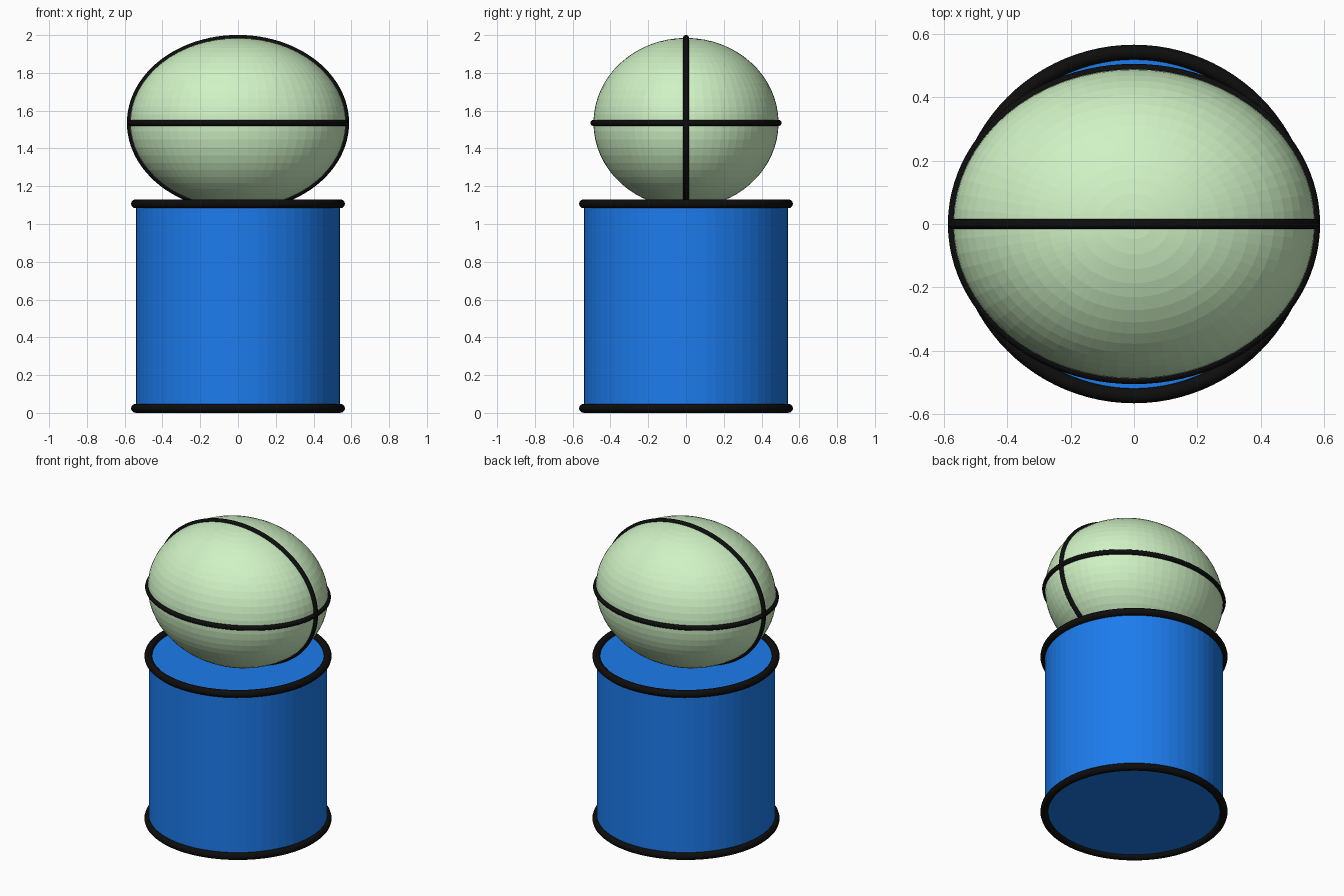
import bpy
from math import cos, sin, pi

if "Cube" in bpy.data.objects:
    bpy.data.objects.remove(bpy.data.objects["Cube"])


def material(name, rgb):
    m = bpy.data.materials.new(name)
    m.diffuse_color = (*rgb, 1)
    m.use_nodes = True
    m.node_tree.nodes["Principled BSDF"].inputs["Base Color"].default_value = m.diffuse_color
    return m


BLUE = material("blue", (0.012, 0.2, 0.85))
GREEN = material("pale_green", (0.63, 0.89, 0.56))
BLACK = material("black", (0.004, 0.004, 0.004))


def finish(name, mat):
    ob = bpy.context.object
    ob.name = name
    ob.data.materials.append(mat)
    return ob


def ring(name, z, a, b, thick, upright=False, n=96, sides=12):
    """Round tube swept along an ellipse with half-axes a and b."""
    verts, faces = [], []
    for i in range(n):
        t = 2 * pi * i / n
        nx, ny = b * cos(t), a * sin(t)          # outward normal of the ellipse
        length = (nx * nx + ny * ny) ** 0.5
        for j in range(sides):
            s = 2 * pi * j / sides
            r = thick * cos(s) / length
            u, v, w = a * cos(t) + nx * r, b * sin(t) + ny * r, thick * sin(s)
            verts.append((u, -w, v) if upright else (u, v, w))
            k, m = (i + 1) % n, (j + 1) % sides
            faces.append((i * sides + j, k * sides + j,
                          k * sides + m, i * sides + m))
    mesh = bpy.data.meshes.new(name)
    mesh.from_pydata(verts, [], faces)
    mesh.materials.append(BLACK)
    mesh.shade_smooth()
    ob = bpy.data.objects.new(name, mesh)
    ob.location.z = z
    bpy.context.collection.objects.link(ob)


# Cylindrical base with a rim at each end
BOTTOM, TOP = 0.024, 1.107
bpy.ops.mesh.primitive_cylinder_add(vertices=64, radius=0.54, depth=TOP - BOTTOM,
                                    location=(0, 0, (TOP + BOTTOM) / 2))
finish("base_cylinder", BLUE)
for name, z in (("bottom_rim", BOTTOM), ("top_rim", TOP)):
    ring(name, z, 0.543, 0.543, 0.0235)

# Ellipsoid resting on the base, slightly sunk in
CENTRE = 1.535
AX, AY, AZ = 0.572, 0.49, 0.45
bpy.ops.mesh.primitive_uv_sphere_add(segments=64, ring_count=32, radius=1,
                                     location=(0, 0, CENTRE))
bpy.context.object.scale = (AX, AY, AZ)
finish("ellipsoid_body", GREEN)

# Bands around the ellipsoid
ring("horizontal_band", CENTRE, AX, AY, 0.016)
ring("vertical_band", CENTRE, AX, AZ, 0.016, upright=True)
